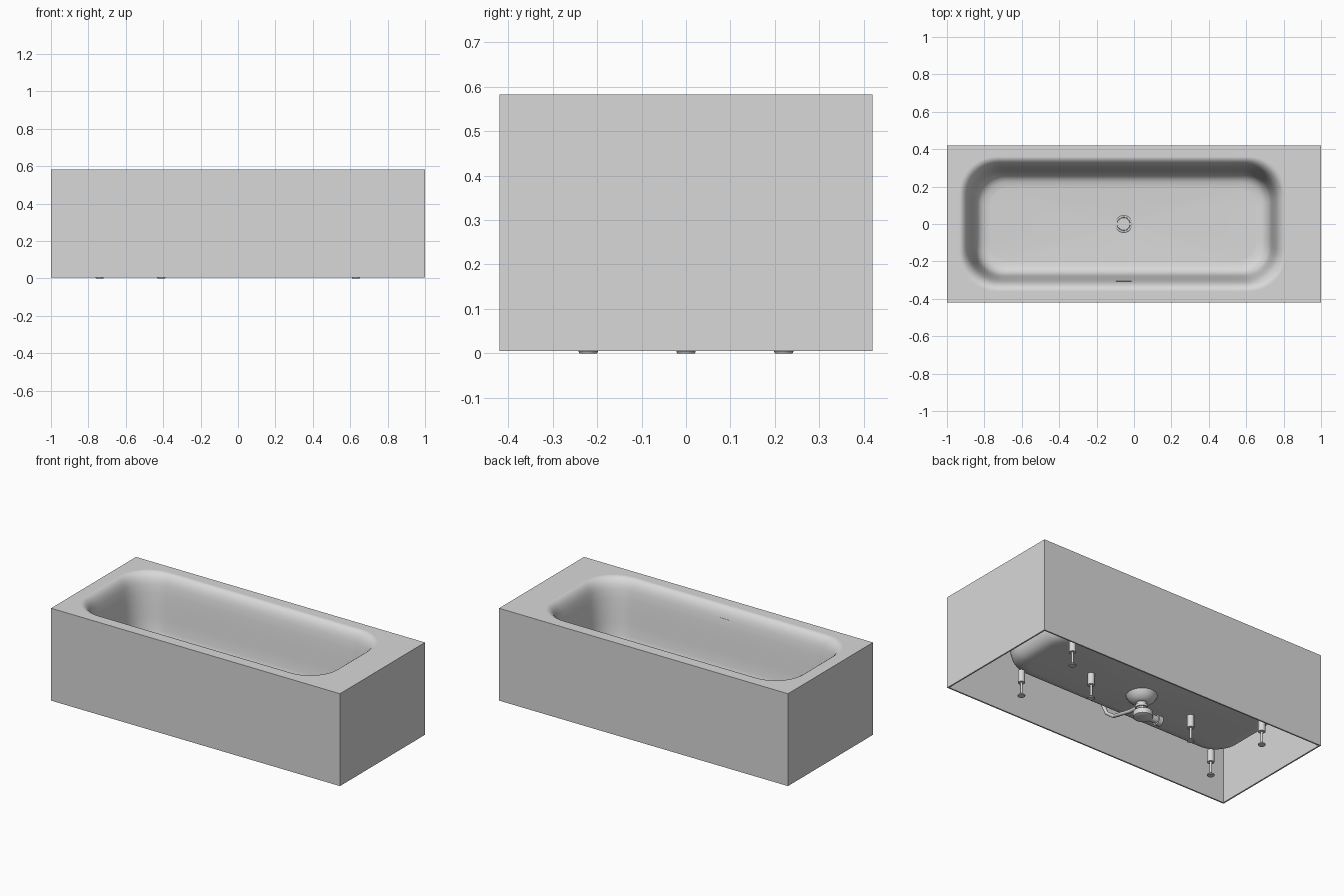
import bpy, bmesh, math
from mathutils import Vector

if "Cube" in bpy.data.objects:
    bpy.data.objects.remove(bpy.data.objects["Cube"], do_unlink=True)

grey = bpy.data.materials.new("light_grey")
grey.use_nodes = True
colour = (0.69, 0.69, 0.69, 1)
grey.diffuse_color = colour
grey.node_tree.nodes["Principled BSDF"].inputs["Base Color"].default_value = colour

CX = -0.06                      # basin centre along the length
DRAIN = Vector((-0.055, 0, 0))
HALF_X, HALF_Y, RIM_R = 0.87, 0.355, 0.2
TOP, BOTTOM = 0.583, 0.005


def activate(obj):
    bpy.ops.object.select_all(action='DESELECT')
    obj.select_set(True)
    bpy.context.view_layer.objects.active = obj


def finish(obj):
    obj.data.materials.append(grey)
    activate(obj)
    bpy.ops.object.shade_smooth_by_angle(angle=math.radians(32))


def mesh_object(name, bm):
    me = bpy.data.meshes.new(name)
    bm.to_mesh(me)
    bm.free()
    obj = bpy.data.objects.new(name, me)
    bpy.context.collection.objects.link(obj)
    return obj


def bridge(bm, rings):
    for a, b in zip(rings, rings[1:]):
        for i in range(len(a)):
            j = (i + 1) % len(a)
            bm.faces.new((a[i], a[j], b[j], b[i]))


def lathe(name, profile, origin, axis=(0, 0, 1), sides=24):
    """Closed solid turned from (radius, height) pairs."""
    bm = bmesh.new()
    rot = Vector((0, 0, 1)).rotation_difference(Vector(axis))
    rings = []
    for r, h in profile:
        rings.append([bm.verts.new(Vector(origin) + rot @ Vector((
            r * math.cos(math.tau * i / sides), r * math.sin(math.tau * i / sides), h)))
            for i in range(sides)])
    bridge(bm, rings)
    bm.faces.new(rings[0][::-1])
    bm.faces.new(rings[-1])
    finish(mesh_object(name, bm))


def pipe(name, points, radius):
    cu = bpy.data.curves.new(name, 'CURVE')
    cu.dimensions = '3D'
    cu.bevel_depth, cu.bevel_resolution, cu.use_fill_caps = radius, 3, True
    sp = cu.splines.new('POLY')
    sp.points.add(len(points) - 1)
    for p, co in zip(sp.points, points):
        p.co = (*co, 1)
    cu.materials.append(grey)
    bpy.context.collection.objects.link(bpy.data.objects.new(name, cu))


def outline(inset, z, seg=10):
    """Rounded rectangle, counter-clockwise, with evenly divided sides."""
    hx, hy = HALF_X - inset, HALF_Y - inset
    r = RIM_R - 0.6 * inset
    arcs = []
    for k, (sx, sy) in enumerate(((1, 1), (-1, 1), (-1, -1), (1, -1))):
        c = Vector((CX + sx * (hx - r), sy * (hy - r), z))
        arcs.append([c + r * Vector((math.cos(a), math.sin(a), 0))
                     for a in (math.pi / 2 * (k + i / seg) for i in range(seg + 1))])
    pts = []
    for k, arc in enumerate(arcs):
        nxt, n = arcs[(k + 1) % 4][0], (14, 6)[k % 2]
        pts += arc + [arc[-1].lerp(nxt, i / n) for i in range(1, n)]
    return pts


# Moulded basin, from a soft rim down to the drain
bm = bmesh.new()
profile = [(-.006, TOP), (0, TOP), (.01, .58), (.02, .573), (.03, .561), (.039, .544),
           (.047, .518), (.055, .47), (.063, .4), (.071, .32), (.079, .25), (.086, .222),
           (.097, .201), (.112, .186), (.13, .178), (.155, .174), (.16, .1737)]
rings = [[bm.verts.new(p) for p in outline(d, z)] for d, z in profile]
floor_edge = outline(*profile[-1])
for t in (.5, .97, 1):
    ring = []
    for p in floor_edge:
        flat = Vector((p.x - DRAIN.x, p.y, 0))
        end = DRAIN + flat.normalized() * 0.045 + Vector((0, 0, .167))
        ring.append(bm.verts.new(p.lerp(end, t)))
    rings.append(ring)
bridge(bm, rings)

# Flat deck and straight casing around it
corners = ((1, .42), (-1, .42), (-1, -.42), (1, -.42))
upper = [bm.verts.new((x, y, TOP)) for x, y in corners]
lower = [bm.verts.new((x, y, BOTTOM)) for x, y in corners]
deck_edges = [bm.edges.new((upper[i], upper[(i + 1) % 4])) for i in range(4)]
rim = rings[0]
deck_edges += [bm.edges.get((rim[i], rim[(i + 1) % len(rim)])) for i in range(len(rim))]
bmesh.ops.triangle_fill(bm, edges=deck_edges, use_beauty=True, normal=(0, 0, 1))
bridge(bm, [lower, upper])
bmesh.ops.recalc_face_normals(bm, faces=bm.faces[:])
bm.normal_update()
deck = max(bm.faces, key=lambda f: f.calc_center_median().z)
if deck.normal.z < 0:
    bmesh.ops.reverse_faces(bm, faces=bm.faces[:])

# Wall thickness is applied before shading, so every sharp edge stays sharp
tub = mesh_object("tub", bm)
wall = tub.modifiers.new("wall", 'SOLIDIFY')
wall.thickness, wall.offset, wall.use_even_offset = 0.009, -1, True
activate(tub)
bpy.ops.object.modifier_apply(modifier=wall.name)
finish(tub)

# Drain cover and the trap below it
dx = DRAIN.x
lathe("drain_cover", [(.046, .155), (.046, .168), (.043, .17), (.037, .17),
                      (.036, .166), (.034, .166), (.033, .17)], (dx, 0, 0), sides=40)
lathe("drain_bowl", [(.034, .11), (.05, .115), (.075, .135), (.088, .16)], (dx, 0, 0), sides=32)
lathe("drain_neck", [(.028, .06), (.028, .08), (.036, .08), (.036, .095),
                     (.03, .095), (.03, .115)], (dx, 0, 0))
lathe("trap_body", [(.04, .02), (.055, .026), (.055, .058), (.045, .066)], (dx - .01, 0, 0))
lathe("outlet", [(.022, 0), (.022, .075), (.03, .075), (.03, .105)],
      (dx - .03, 0, .045), axis=(-1, 0, 0))

# Overflow pipe and slot on the front wall
pipe("overflow_pipe", [(dx, -.02, .1), (dx, -.1, .105), (dx, -.24, .135), (dx, -.3, .18),
                       (dx, -.335, .25), (dx, -.345, .5)], .011)
bpy.ops.mesh.primitive_cube_add(size=1, location=(dx, -.3075, .515),
                                rotation=(math.radians(16), 0, 0))
slot = bpy.context.object
slot.name = "overflow_slot"
slot.scale = (.085, .006, .008)
finish(slot)

# Six adjustable feet; one of the middle pair is wound up a little
feet = [(x, y, 0) for x in (.63, -.74) for y in (.22, -.22)] + [(.31, 0, .006), (-.41, 0, 0)]
for n, (x, y, z) in enumerate(feet):
    lathe(f"foot_{n + 1}", [(.02, 0), (.022, .004), (.018, .009), (.007, .012), (.007, .085),
                            (.02, .085), (.02, .161)], (x, y, z), sides=20)
